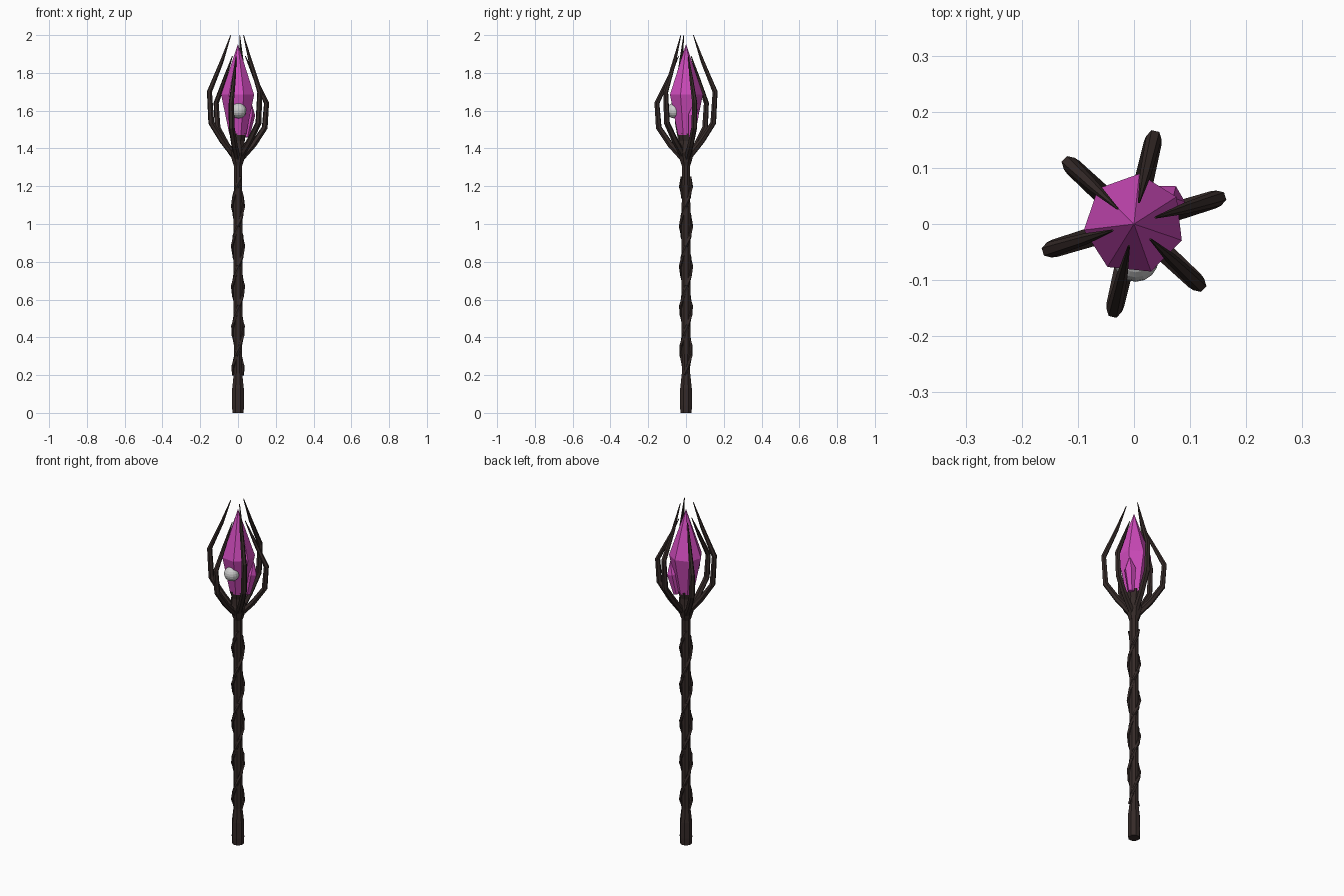
import bpy, bmesh
from math import sin, cos, pi, radians
from mathutils import Vector, Matrix

if "Cube" in bpy.data.objects:
    bpy.data.objects.remove(bpy.data.objects["Cube"])


def material(name, rgb):
    m = bpy.data.materials.new(name)
    m.diffuse_color = (*rgb, 1)
    m.use_nodes = True
    m.node_tree.nodes["Principled BSDF"].inputs["Base Color"].default_value = m.diffuse_color
    return m


WOOD = material("dark_wood", (0.035, 0.023, 0.021))
GEM = material("magenta_crystal", (0.62, 0.07, 0.5))


def finish(name, bm, mat=None):
    bmesh.ops.recalc_face_normals(bm, faces=bm.faces)
    me = bpy.data.meshes.new(name)
    bm.to_mesh(me)
    bm.free()
    ob = bpy.data.objects.new(name, me)
    bpy.context.collection.objects.link(ob)
    if mat:
        me.materials.append(mat)
    return ob


def skin(bm, rings):
    n = len(rings[0])
    for a, b in zip(rings, rings[1:]):
        for i in range(n):
            j = (i + 1) % n
            bm.faces.new((a[i], a[j], b[j], b[i]))
    bm.faces.new(rings[0])
    bm.faces.new(rings[-1])


def lathe(name, profile, sides, mat, turn=0.0):
    """Faceted solid of revolution from (radius, z) points."""
    bm = bmesh.new()
    skin(bm, [[bm.verts.new((r * cos(turn + 2 * pi * i / sides),
                             r * sin(turn + 2 * pi * i / sides), z))
               for i in range(sides)] for r, z in profile])
    return finish(name, bm, mat)


def tube(name, points, radii, sides, mat, side_axis=None):
    """Tapered tube along a path."""
    bm = bmesh.new()
    pts = [Vector(p) for p in points]
    rings = []
    for k, (p, r) in enumerate(zip(pts, radii)):
        t = (pts[min(k + 1, len(pts) - 1)] - pts[max(k - 1, 0)]).normalized()
        u = side_axis or Vector((p.x, p.y, 0)).normalized()
        u = (u - t * u.dot(t)).normalized()
        v = t.cross(u)
        rings.append([bm.verts.new(p + r * (u * cos(2 * pi * i / sides) + v * sin(2 * pi * i / sides)))
                      for i in range(sides)])
    skin(bm, rings)
    return finish(name, bm, mat)


# Shaft with flared foot
lathe("shaft", [(0.032, 0), (0.034, 0.04), (0.033, 0.13), (0.024, 0.21),
                (0.025, 0.7), (0.024, 1.34)], 8, WOOD, pi / 8)

# Collar and crystal seat
lathe("collar", [(0.025, 1.31), (0.032, 1.33), (0.046, 1.38), (0.04, 1.40),
                 (0.036, 1.44), (0.046, 1.48), (0.03, 1.485)], 8, WOOD, pi / 8)

# Two vines winding around the shaft
STEPS = 20
for k in range(2):
    path, radii = [], []
    for i in range(STEPS + 1):
        z = 0.2 + 1.05 * i / STEPS
        a = 2 * pi * (z - 0.22) / 0.44 + k * pi
        path.append((0.027 * cos(a), 0.027 * sin(a), z))
        radii.append(0.011 if 0 < i < STEPS else 0.007)
    tube(f"vine_{k + 1}", path, radii, 5, WOOD)

# Claw prongs, alternately tall and short
TALL = [(0.02, 1.36, 0.017), (0.085, 1.44, 0.017), (0.148, 1.535, 0.016),
        (0.158, 1.70, 0.014), (0.09, 1.86, 0.010), (0.04, 2.0, 0.002)]
SHORT = [(0.02, 1.35, 0.017), (0.085, 1.42, 0.017), (0.148, 1.51, 0.016),
         (0.158, 1.64, 0.014), (0.095, 1.77, 0.010), (0.04, 1.89, 0.002)]
for k in range(6):
    a = radians(17 + 60 * k)
    prof = TALL if k % 2 else SHORT
    tube(f"claw_prong_{k + 1}", [(r * cos(a), r * sin(a), z) for r, z, _ in prof],
         [w for _, _, w in prof], 6, WOOD, Vector((-sin(a), cos(a), 0)))

# Main crystal
lathe("main_crystal", [(0.045, 1.47), (0.09, 1.685), (0.001, 1.95)], 7, GEM, radians(84))

# Small side crystal leaning outward
shard = lathe("side_crystal", [(0.018, 0), (0.032, 0.12), (0.001, 0.19)], 6, GEM)
shard.matrix_world = (Matrix.Translation((0.042, 0.028, 1.46))
                      @ Matrix.Rotation(radians(10), 4, Vector((-0.55, 0.8, 0))))

# Pale orb on the front of the crystal
bm = bmesh.new()
bmesh.ops.create_uvsphere(bm, u_segments=16, v_segments=10, radius=0.041)
orb = finish("orb", bm)
orb.location = (0.003, -0.062, 1.6)
